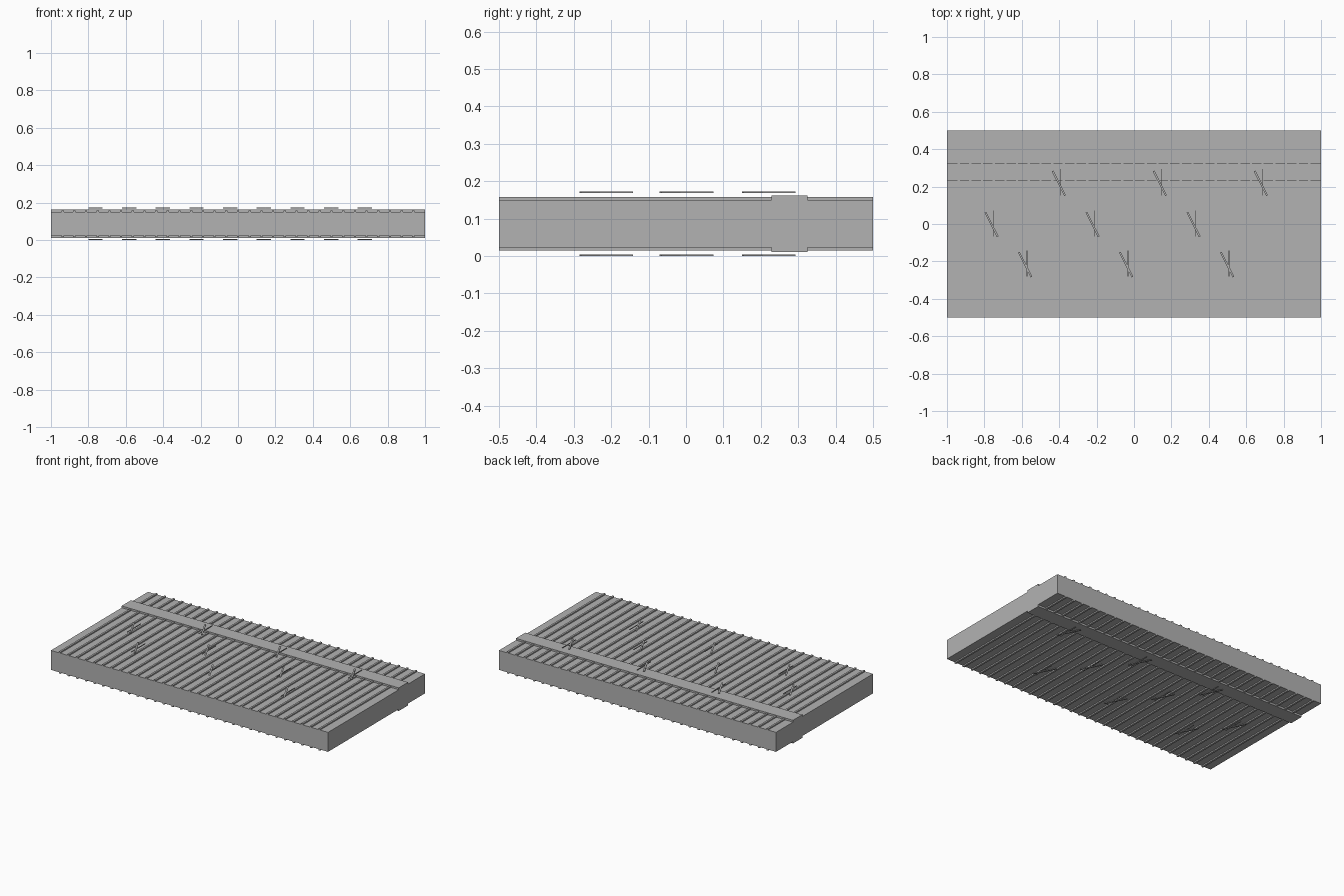
import bpy, bmesh, math
from mathutils import Matrix

if "Cube" in bpy.data.objects:
    bpy.data.objects.remove(bpy.data.objects["Cube"])

MID = 0.0865  # mirror height of the two sides

grey = bpy.data.materials.new("grey")
grey.diffuse_color = (0.45, 0.45, 0.45, 1)
grey.use_nodes = True
grey.node_tree.nodes["Principled BSDF"].inputs["Base Color"].default_value = grey.diffuse_color


def add_box(bm, centre, size, turn=0.0):
    m = (Matrix.Translation(centre) @ Matrix.Rotation(turn, 4, 'Z')
         @ Matrix.Diagonal((*size, 1)))
    bmesh.ops.create_cube(bm, size=1, matrix=m)


def make(name, boxes):
    bm = bmesh.new()
    for b in boxes:
        add_box(bm, *b)
    mesh = bpy.data.meshes.new(name)
    bm.to_mesh(mesh)
    bm.free()
    mesh.materials.append(grey)
    ob = bpy.data.objects.new(name, mesh)
    bpy.context.collection.objects.link(ob)
    return ob


# solid core
make("slab", [((0, 0, MID), (2, 1, 0.127))])

for side, s in (("top", 1), ("bottom", -1)):
    # thin ribs across the slab
    make(side + "_ribs", [((-1 + i * 0.0625, 0, MID + s * 0.0665), (0.012, 1, 0.01))
                          for i in range(1, 32)])
    # long band near the back edge
    make(side + "_band", [((0, 0.277, MID + s * 0.0685), (2, 0.096, 0.014))])
    # scattered pairs of crossed slivers hovering over the surface
    marks = []
    for k in range(9):
        x, y = -0.762 + 0.18 * k, (0.0, -0.215, 0.22)[k % 3]
        marks.append(((x, y - 0.002, MID + s * 0.0845), (0.01, 0.148, 0.004), math.radians(27)))
        marks.append(((x + 0.01, y + 0.003, MID + s * 0.0845), (0.004, 0.14, 0.004)))
    make(side + "_marks", marks)
